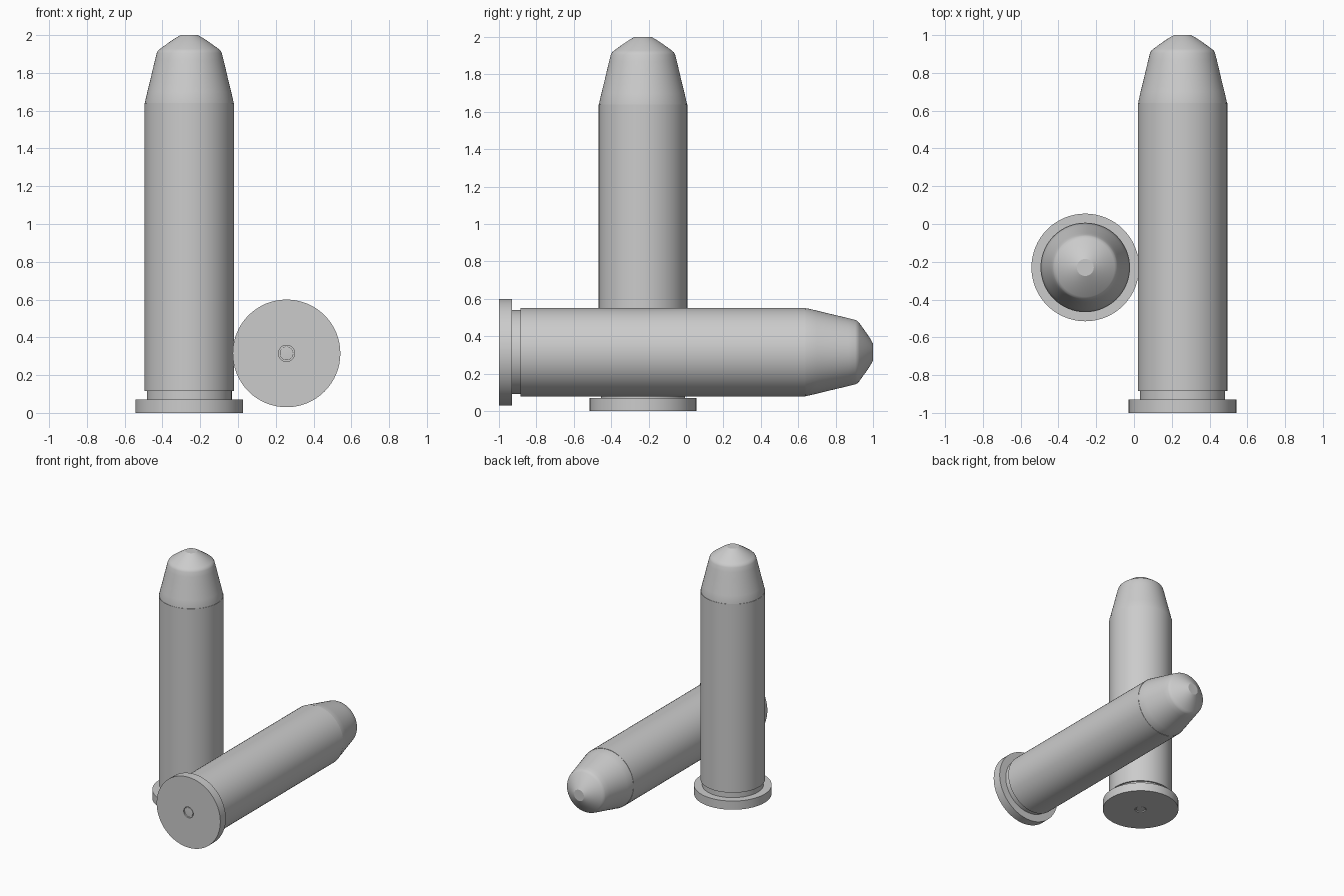
import bpy, bmesh, math
from mathutils import Vector, Matrix

if "Cube" in bpy.data.objects:
    bpy.data.objects.remove(bpy.data.objects["Cube"])


def lathe(name, profile, place, steps=64):
    """Revolve (radius, height) points about z, then move into place."""
    bm = bmesh.new()
    verts = [bm.verts.new((r, 0, z)) for r, z in profile]
    edges = [bm.edges.new(pair) for pair in zip(verts, verts[1:])]
    bmesh.ops.spin(bm, geom=verts + edges, cent=(0, 0, 0), axis=(0, 0, 1),
                   angle=math.tau, steps=steps, use_duplicate=False)
    bmesh.ops.remove_doubles(bm, verts=bm.verts, dist=0.0005)
    bmesh.ops.recalc_face_normals(bm, faces=bm.faces)
    mesh = bpy.data.meshes.new(name)
    bm.to_mesh(mesh)
    bm.free()
    obj = bpy.data.objects.new(name, mesh)
    bpy.context.collection.objects.link(obj)
    obj.matrix_world = place
    bpy.ops.object.select_all(action='DESELECT')
    obj.select_set(True)
    bpy.context.view_layer.objects.active = obj
    bpy.ops.object.shade_smooth_by_angle(angle=math.radians(25))
    return obj


# Case: base with primer ring, rim, extraction groove, straight wall, mouth
CASE = [(0, 0.002), (0.036, 0.004), (0.036, 0.012), (0.043, 0.012), (0.043, 0),
        (0.285, 0), (0.285, 0.07), (0.225, 0.07), (0.225, 0.115),
        (0.237, 0.115), (0.237, 1.64), (0.234, 1.64), (0.234, 1.58), (0, 1.58)]

# Bullet: tapered sides, rounded shoulder, cone and small flat tip
BULLET = [(0, 1.58), (0.234, 1.58), (0.2345, 1.645), (0.222, 1.70),
          (0.207, 1.76), (0.193, 1.82), (0.181, 1.87), (0.172, 1.905),
          (0.166, 1.917), (0.155, 1.927), (0.105, 1.963), (0.072, 1.985),
          (0.045, 2.0), (0, 2.0)]

# One upright round, one lying along y
placements = {
    "upright": Matrix.Translation(Vector((-0.258, -0.23, 0))),
    "lying": Matrix.Translation(Vector((0.257, -1, 0.315)))
             @ Matrix.Rotation(math.radians(-90), 4, 'X'),
}
for label, place in placements.items():
    lathe(label + "_case", CASE, place)
    lathe(label + "_bullet", BULLET, place)
